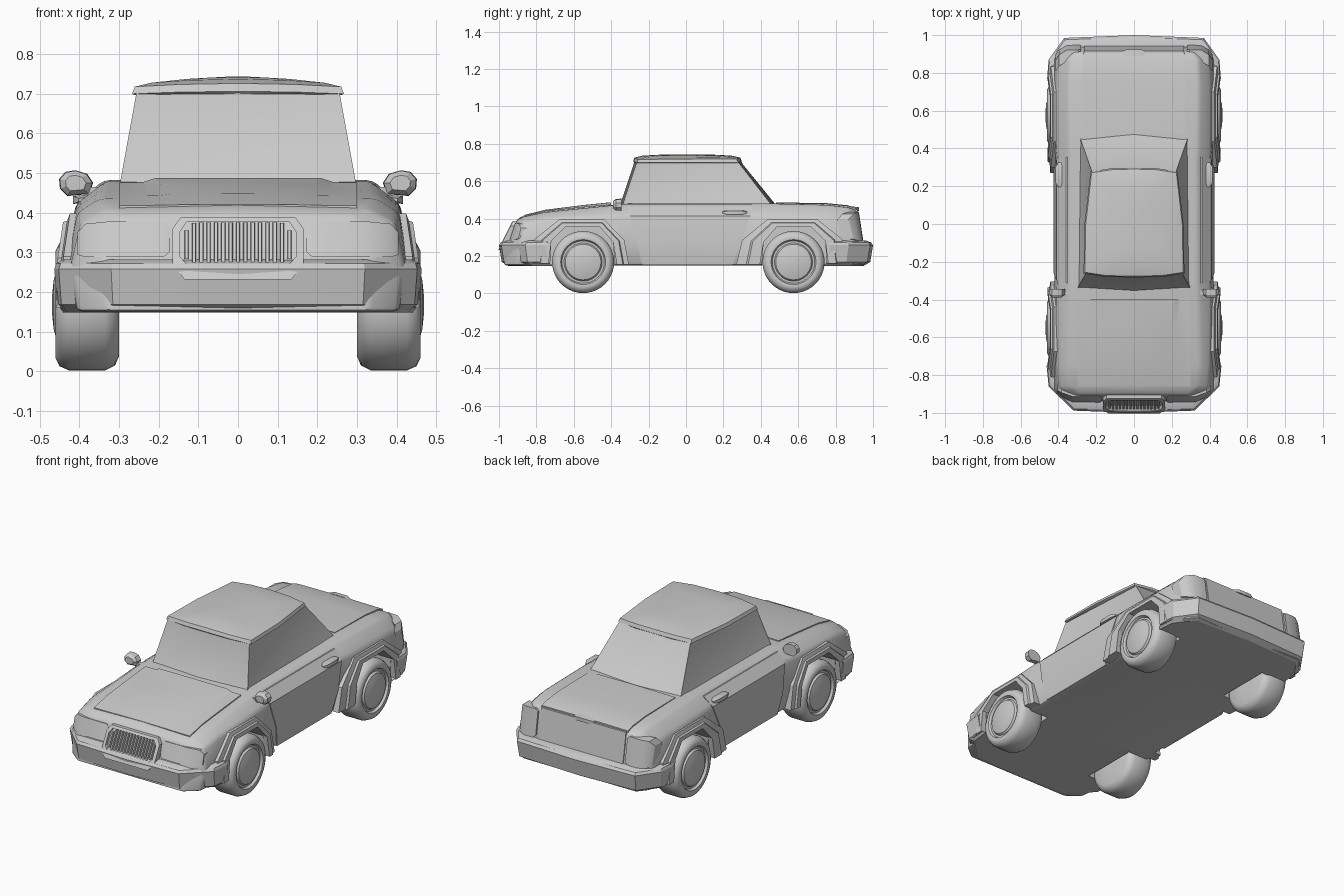
import bpy, bmesh
from math import sin, cos, pi

if "Cube" in bpy.data.objects:
    bpy.data.objects.remove(bpy.data.objects["Cube"])


def loft(name, rings, mirror=False, angle=30, bevel=0, smooth=True):
    """Skin equal-length closed rings, cap the ends, optionally mirror in x."""
    bm = bmesh.new()
    vs = [[bm.verts.new(p) for p in r] for r in rings]
    n = len(rings[0])
    for a, b in zip(vs, vs[1:]):
        for i in range(n):
            bm.faces.new((a[i], a[(i + 1) % n], b[(i + 1) % n], b[i]))
    bm.faces.new(vs[0])
    bm.faces.new(vs[-1])
    bmesh.ops.recalc_face_normals(bm, faces=bm.faces)
    me = bpy.data.meshes.new(name)
    bm.to_mesh(me)
    bm.free()
    ob = bpy.data.objects.new(name, me)
    bpy.context.collection.objects.link(ob)
    if bevel:
        m = ob.modifiers.new("bevel", 'BEVEL')
        m.width, m.segments, m.limit_method, m.angle_limit = bevel, 2, 'ANGLE', 0.4
    if mirror:
        ob.modifiers.new("mirror", 'MIRROR').use_clip = False
    if smooth:
        shade(ob, angle)
    return ob


def shade(ob, angle):
    bpy.ops.object.select_all(action='DESELECT')
    ob.select_set(True)
    bpy.context.view_layer.objects.active = ob
    bpy.ops.object.convert(target='MESH')
    bpy.ops.object.shade_smooth_by_angle(angle=angle * pi / 180)


def sym(half):
    return half + [(-x, y, z) for x, y, z in reversed(half) if x > 1e-6]


def box(name, x0, x1, y0, y1, z0, z1, **kw):
    return loft(name, [[(x0, y0, z), (x1, y0, z), (x1, y1, z), (x0, y1, z)] for z in (z0, z1)], **kw)


# Main body: cross-sections along the length, leaning at nose and tail
sections = [  # y bottom, y top, waist x, shoulder x, z, deck edge x, z, centre z
    (-.975, -.905, .34, .33, .36, .28, .392, .397),
    (-.91, -.865, .42, .395, .375, .33, .41, .418),
    (-.75, -.75, .43, .405, .40, .35, .435, .442),
    (-.55, -.55, .435, .41, .41, .345, .455, .462),
    (-.36, -.36, .43, .41, .42, .34, .475, .475),
    (-.31, -.31, .42, .405, .42, .335, .48, .48),
    (.35, .35, .42, .405, .42, .335, .48, .48),
    (.40, .40, .43, .41, .42, .34, .482, .483),
    (.75, .75, .435, .41, .41, .345, .473, .478),
    (.90, .865, .42, .40, .39, .34, .46, .466),
    (.96, .91, .37, .36, .385, .31, .445, .452)]
rings = []
for yb, yt, xw, xs, zs, xt, zt, zc in sections:
    half = [(0, .15), (xw - .015, .15), (xw, .27), (xs, zs), (xt, zt), (0, zc)]
    rings.append(sym([(x, yb + (yt - yb) * (z - .15) / (zc - .15), z) for x, z in half]))
body = loft("body", rings, bevel=.015, smooth=False)

# Wheel wells, arch flares and wheels
outer = [(-.27, .16), (-.26, .29), (-.125, .398), (.11, .398), (.22, .285), (.245, .155)]
inner = [(-.185, .16), (-.17, .28), (-.095, .355), (.09, .355), (.16, .275), (.18, .155)]
tyre = [(.30, .05), (.30, .13), (.31, .153), (.335, .166), (.425, .166), (.45, .155), (.46, .135),
        (.458, .12), (.445, .113), (.445, .102), (.456, .095), (.465, .06), (.469, .02)]
for end, cy, s, stretch in (("front", -.55, 1, 1), ("rear", .575, -1, 1.25)):
    opening = [(cy + s * y, z) for y, z in inner]
    opening[0], opening[-1] = (opening[0][0], 0), (opening[-1][0], 0)
    cutter = loft(end + "_well_cutter", [[(x, y, z) for y, z in opening] for x in (.285, .6)],
                  mirror=True, smooth=False)
    cutter.hide_render = True
    cutter.hide_viewport = False
    m = body.modifiers.new(end, 'BOOLEAN')
    m.operation, m.object, m.solver = 'DIFFERENCE', cutter, 'EXACT'

    # Flare: stepped band, each ring running across the band
    band = []
    for (yo, zo), (yi, zi) in zip(outer, inner):
        if yo > 0:
            yo *= stretch
        ring = []
        for t, lift in ((0, -.07), (0, .0), (.42, .004), (.5, .014), (1, .014), (1, -.07)):
            y, z = yo + (yi - yo) * t, zo + (zi - zo) * t
            ring.append((.443 + lift - .15 * max(0, z - .27), cy + s * y, z))
        band.append(ring)
    loft(end + "_arch_flare", band, mirror=True, angle=20)

    loft(end + "_wheel", [[(x, cy + r * cos(a * pi / 20), .168 + r * sin(a * pi / 20))
                           for a in range(40)] for x, r in tyre], mirror=True, angle=40)
shade(body, 30)
for o in [o for o in bpy.data.objects if o.name.endswith("cutter")]:
    bpy.data.objects.remove(o)

# Bumpers: plan outline stacked in z
for name, plan in (("front_bumper", [(0, -.76), (.463, -.75), (.452, -.86), (.32, -.988), (0, -1)]),
                   ("rear_bumper", [(0, .77), (.46, .77), (.452, .87), (.37, .985), (0, 1)])):
    loft(name, [sym([(x * k, y * k, z) for x, y in plan])
                for z, k in ((.148, .95), (.168, .985), (.258, 1), (.272, .99), (.282, .965))], angle=25)

# Hood panel with raised centre, and boot lid
loft("hood", [sym([(0, y, z - .03), (.30, y, z - .03), (.30, y, z + .004), (xb + .03, y, z + .005),
                   (xb, y, z + .006 + b), (0, y, z + .007 + b)])
              for y, z, xb, b in ((-.86, .414, .155, .0), (-.75, .438, .17, .003),
                                  (-.55, .459, .195, .007), (-.40, .472, .21, .009))], angle=12)
loft("boot_lid", [sym([(0, y, z - .03), (.27, y, z - .03), (.27, y, z + .003), (0, y, z + .006)])
                  for y, z in ((.48, .481), (.75, .477), (.862, .466), (.905, .453))])
loft("boot_panel", [sym([(0, y - .03, z), (.265, y - .03, z), (.265, y, z), (0, y, z)])
                    for z, y in ((.27, .945), (.45, .916))])

# Cabin with recessed glass areas
base = [(0, -.365), (.302, -.347), (.292, .475), (0, .505)]
top = [(0, -.278), (.255, -.262), (.222, .275), (0, .295)]
cabin = loft("cabin", [sym([(x, y, z) for x, y in ring]) for ring, z in ((base, .45), (top, .708))],
             smooth=False)
bm = bmesh.new()
bm.from_mesh(cabin.data)
bm.normal_update()
panes = [f for f in bm.faces if abs(f.normal.z) < .85]
for group in ([f for f in panes if f.normal.x > .7], [f for f in panes if f.normal.x < -.7],
              [f for f in panes if f.normal.y < -.7], [f for f in panes if f.normal.y > .4]):
    bmesh.ops.inset_region(bm, faces=group, thickness=.018, depth=-.004, use_even_offset=True)
bm.to_mesh(cabin.data)
bm.free()
shade(cabin, 20)

# Roof shell with a slim brim
brim = [(0, -.283), (.15, -.28), (.267, -.262), (.262, 0), (.23, .278), (.12, .295), (0, .298)]
loft("roof", [sym([(x * k, y * k, z - d * (abs(x) / .26) ** 2) for x, y in brim])
              for z, k, d in ((.70, .98, .003), (.706, 1.0, .006), (.726, .975, .008),
                              (.737, .82, .009), (.742, .5, .005), (.743, .1, 0))], angle=35)

# Doors and handles
loft("door", [[(x - .03, y0, z), (x, y0, z), (x, y1, z), (x - .03, y1, z)] for z, x, y0, y1 in
              ((.152, .410, -.235, .25), (.27, .425, -.262, .29),
               (.415, .410, -.30, .345), (.465, .359, -.312, .355))], mirror=True)
loft("door_handle", [[(.385, y, .435 - h), (x, y, .432 - h), (x, y, .432 + h), (.38, y, .435 + h)]
                     for y, x, h in ((.195, .402, .004), (.22, .416, .01), (.30, .416, .01),
                                     (.325, .402, .004))], mirror=True)
loft("boot_handle", [[(x, .89, .452 - h), (x, y, .45 - h), (x, y, .452 + h), (x, .89, .456 + h)]
                     for x, y, h in ((-.07, .91, .003), (-.04, .924, .009),
                                     (.04, .924, .009), (.07, .91, .003))])

# Lamps: wrap around the corners, each ring is a slice across x
for name, s, rows in (
        ("headlight", -1, ((.172, .940, .915, .302, .365), (.185, .944, .914, .29, .378),
                           (.325, .942, .913, .288, .378), (.385, .914, .892, .288, .372),
                           (.405, .896, .882, .294, .35))),
        ("tail_light", 1, ((.28, .945, .926, .30, .425), (.295, .948, .922, .285, .437),
                           (.355, .945, .922, .283, .435), (.397, .922, .896, .283, .425),
                           (.415, .895, .868, .29, .395)))):
    loft(name, [[(x, s * (y0 - .06), z0), (x, s * y0, z0), (x, s * y1, z1), (x, s * (y1 - .06), z1)]
                for x, y0, y1, z0, z1 in rows], mirror=True)


# Grille: leaning octagonal frame, recess and upright slats
def lean(z):
    return -1.0 + (z - .23) * .5


frame = [(0, .232), (.135, .232), (.165, .27), (.165, .36), (.145, .388), (0, .388)]
mouth = [(0, .262), (.122, .262), (.147, .29), (.147, .35), (.13, .376), (0, .376)]
loft("grille_frame", [sym([(x, lean(z) + d, z) for x, z in shape])
                      for shape, d in ((frame, .06), (frame, -.004), (mouth, -.007), (mouth, .012))])
for i in range(15):
    x = (i - 7) * .0185
    c = max(0, abs(x) - .11)
    loft("grille_slat", [[(x - .006, lean(z) + .02, z), (x - .004, lean(z) - .003, z),
                          (x + .004, lean(z) - .003, z), (x + .006, lean(z) + .02, z)]
                         for z in (.264 + c, .375 - c)])

# Door mirrors
shape = [(.365, .475), (.38, .498), (.41, .507), (.435, .503), (.451, .485),
         (.449, .46), (.43, .442), (.375, .447)]
loft("side_mirror", [[(.41 + (x - .41) * k, y, .475 + (z - .475) * k) for x, z in shape]
                     for y, k in ((-.39, .6), (-.375, .95), (-.345, 1))], mirror=True)
box("mirror_stem", .30, .385, -.375, -.355, .445, .465, mirror=True)
